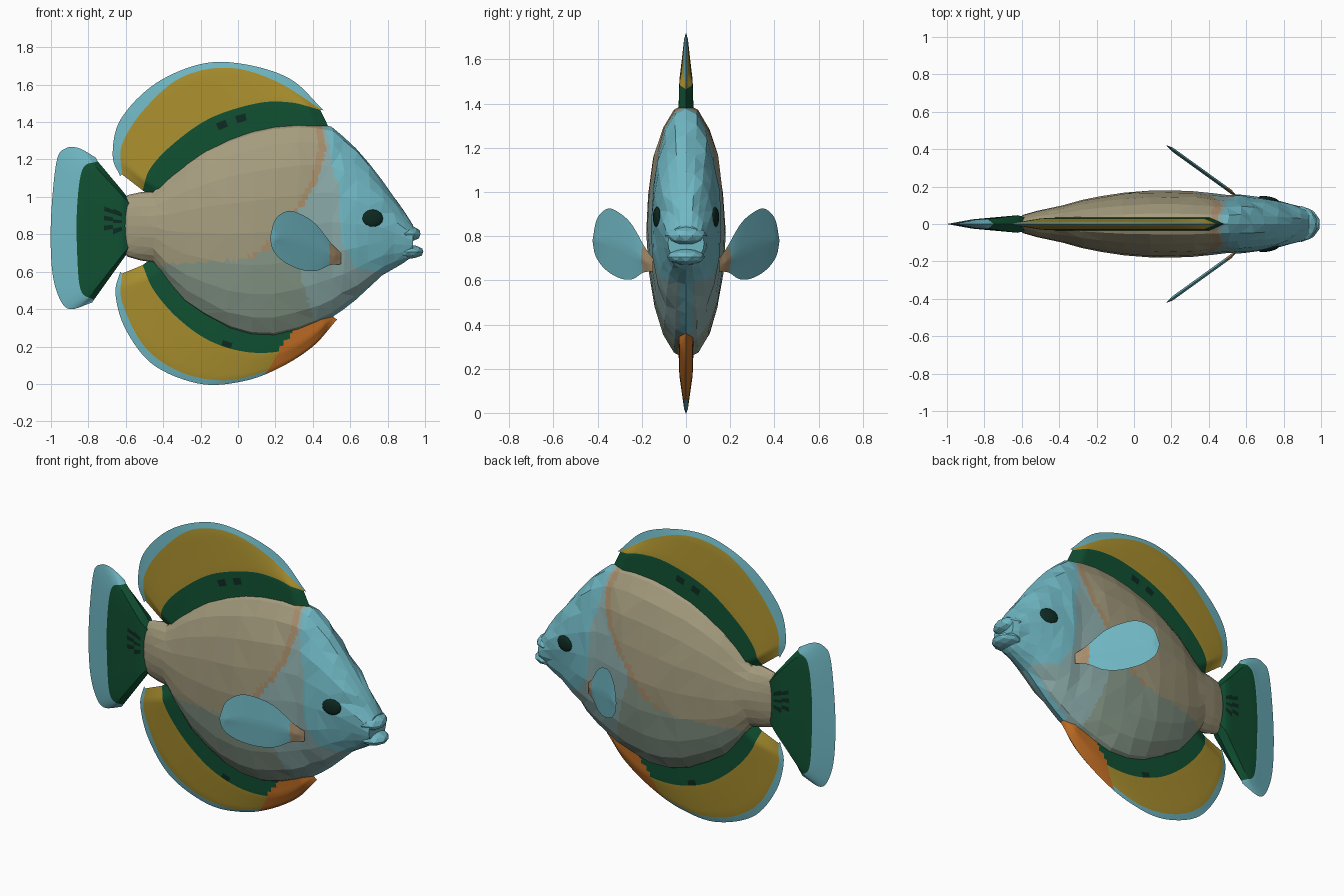
import bpy, bmesh, math, random
from mathutils import Vector

random.seed(4)
cube = bpy.data.objects.get("Cube")
if cube:
    bpy.data.objects.remove(cube, do_unlink=True)

# Materials, one per flat colour (sRGB values turned to linear)
PALETTE = {
    "beige": (164, 156, 126), "tan": (168, 142, 108), "sage": (136, 154, 138),
    "pale_teal": (138, 170, 168), "light_blue": (112, 184, 196),
    "deep_green": (16, 80, 50), "mustard": (168, 142, 46),
    "orange": (190, 108, 36), "dark": (14, 42, 34),
}
NAMES = list(PALETTE)
MATS = []
for name, rgb in PALETTE.items():
    mat = bpy.data.materials.new(name)
    mat.use_nodes = True
    col = [(c / 255 / 12.92) if c < 11 else ((c / 255 + 0.055) / 1.055) ** 2.4 for c in rgb] + [1]
    mat.diffuse_color = col
    mat.node_tree.nodes["Principled BSDF"].inputs["Base Color"].default_value = col
    MATS.append(mat)


def finish(bm, name, paint, smooth=False):
    """Turn a bmesh into an object and colour each face by its centre."""
    bmesh.ops.recalc_face_normals(bm, faces=bm.faces)
    for f in bm.faces:
        f.material_index = NAMES.index(paint(f.calc_center_median()))
    mesh = bpy.data.meshes.new(name)
    bm.to_mesh(mesh)
    bm.free()
    for mat in MATS:
        mesh.materials.append(mat)
    ob = bpy.data.objects.new(name, mesh)
    bpy.context.collection.objects.link(ob)
    if smooth:
        bpy.ops.object.select_all(action='DESELECT')
        ob.select_set(True)
        bpy.context.view_layer.objects.active = ob
        bpy.ops.object.shade_smooth_by_angle(angle=math.radians(35))
    return ob


def lerp_table(table, v):
    for (a, p), (b, q) in zip(table, table[1:]):
        if v <= b:
            return p + (q - p) * max(0, (v - a) / (b - a))
    return table[-1][1]


def spline(points, n):
    """Catmull-Rom curve through the points, n samples."""
    p = [Vector(q) for q in points]
    p = [p[0] * 2 - p[1]] + p + [p[-1] * 2 - p[-2]]
    out = []
    for k in range(n):
        u = k / (n - 1) * (len(p) - 3)
        i = min(int(u), len(p) - 4)
        t = u - i
        a, b, c, d = p[i:i + 4]
        out.append(0.5 * (2 * b + (c - a) * t + (2 * a - 5 * b + 4 * c - d) * t * t
                          + (3 * b - a - 3 * c + d) * t ** 3))
    return out


def fin(name, rows, paint, place=lambda x, y, z: (x, y, z), n=56, steps=5):
    """Thin two-sided sheet through rows of (half thickness, outline points)."""
    curves = [(t, spline(pts, n)) for t, pts in rows]
    grid = []
    for (t0, c0), (t1, c1) in zip(curves, curves[1:]):
        for s in range(steps):
            f = s / steps
            grid.append((t0 + (t1 - t0) * f, [p.lerp(q, f) for p, q in zip(c0, c1)]))
    grid.append(curves[-1])
    bm = bmesh.new()
    flat_paint = []
    for side in (-1, 1):
        verts = [[bm.verts.new((p.x, side * t * min(1, min(j, n - 1 - j) / 4), p.y))
                  for j, p in enumerate(c)] for t, c in grid]
        for r0, r1 in zip(verts, verts[1:]):
            for j in range(n - 1):
                bm.faces.new((r0[j], r0[j + 1], r1[j + 1], r1[j]))
    # colour bands follow the rows
    bm.faces.ensure_lookup_table()
    per_side = len(bm.faces) // 2
    for i, f in enumerate(bm.faces):
        band = (i % per_side) // ((n - 1) * steps)
        c = f.calc_center_median()
        flat_paint.append(NAMES.index(paint(band, c.x, c.z)))
    layer = bm.faces.layers.int.new("band")
    for f, m in zip(bm.faces, flat_paint):
        f[layer] = m
    bmesh.ops.remove_doubles(bm, verts=bm.verts, dist=0.0001)
    for v in bm.verts:
        v.co = place(*v.co)
    bands = [f[layer] for f in bm.faces]
    bm.faces.layers.int.remove(layer)
    ob = finish(bm, name, lambda c: "light_blue", smooth=True)
    ob.data.polygons.foreach_set("material_index", bands)


# Body: faceted loft of (x, top, bottom, half width)
STATIONS = [
    (-0.62, 0.98, 0.72, 0.03), (-0.59, 1.01, 0.68, 0.05), (-0.52, 1.025, 0.66, 0.07),
    (-0.45, 1.03, 0.65, 0.085), (-0.38, 1.10, 0.54, 0.1), (-0.28, 1.19, 0.43, 0.128),
    (-0.17, 1.26, 0.355, 0.15), (-0.05, 1.32, 0.285, 0.168), (0.08, 1.365, 0.25, 0.178),
    (0.2, 1.39, 0.245, 0.18), (0.32, 1.4, 0.275, 0.175), (0.42, 1.395, 0.315, 0.165),
    (0.5, 1.375, 0.355, 0.155), (0.56, 1.325, 0.395, 0.158), (0.63, 1.26, 0.45, 0.15),
    (0.7, 1.18, 0.515, 0.14), (0.77, 1.09, 0.58, 0.126), (0.84, 0.99, 0.62, 0.106),
    (0.89, 0.92, 0.65, 0.094), (0.935, 0.85, 0.685, 0.082)]
BEIGE_END = [(0.5, -0.6), (0.6, -0.5), (0.64, -0.38), (0.665, 0.05), (0.72, 0.17),
             (0.9, 0.31), (1.0, 0.38), (1.1, 0.43), (1.25, 0.47), (1.4, 0.45)]
HEAD_START = [(0.3, 0.8), (0.59, 0.8), (0.62, 0.63), (0.75, 0.56), (0.9, 0.54),
              (1.07, 0.54), (1.12, 0.51), (1.4, 0.47)]


def paint_body(c):
    if c.x > lerp_table(HEAD_START, c.z) or (c.x > 0.5 and abs(c.y) < 0.03):
        return "light_blue"
    edge = lerp_table(BEIGE_END, c.z)
    if c.x < edge:
        return "tan" if c.z > 0.67 and c.x > edge - 0.04 else "beige"
    return "pale_teal" if c.x > 0.3 + (0.7 - c.z) * 0.3 else "sage"


bm = bmesh.new()
SIDES = 20
rings = []
for x, top, bottom, w in STATIONS:
    ring = []
    for k in range(SIDES):
        a = math.tau * k / SIDES
        j = random.uniform(-0.012, 0.012) if k % 5 and -0.5 < x < 0.9 else 0
        ring.append(bm.verts.new((x + j, w * math.cos(a) * (1 + j * 2),
                                  (top + bottom) / 2 + (top - bottom) / 2 * math.sin(a))))
    rings.append(ring)
for r0, r1 in zip(rings, rings[1:]):
    for k in range(SIDES):
        m = (k + 1) % SIDES
        bm.faces.new((r0[k], r0[m], r1[m], r1[k]))
bm.faces.new(rings[0])
bm.faces.new(rings[-1])
bmesh.ops.triangulate(bm, faces=bm.faces)
bmesh.ops.subdivide_edges(bm, edges=bm.edges, cuts=4, use_grid_fill=True)
finish(bm, "body", paint_body)


def blob(name, centre, radii, colour, turn=0, level=2):
    bm = bmesh.new()
    bmesh.ops.create_icosphere(bm, subdivisions=level, radius=1)
    bmesh.ops.scale(bm, vec=radii, verts=bm.verts)
    ob = finish(bm, name, lambda c: colour)
    ob.location = centre
    ob.rotation_euler.z = turn


# Lips and eyes
blob("upper_lip", (0.895, 0, 0.802), (0.085, 0.096, 0.046), "light_blue")
blob("lower_lip", (0.91, 0, 0.706), (0.085, 0.086, 0.038), "light_blue")
for side, label in ((1, "left"), (-1, "right")):
    blob(label + "_eye", (0.72, side * 0.131, 0.885), (0.056, 0.016, 0.047), "dark",
         -side * 0.2, 3)

BANDS = ("deep_green", "mustard", "light_blue")


# Dorsal fin
def paint_dorsal(band, x, z):
    spots = ((-0.08, 1.385), (0.02, 1.42))
    if any(math.hypot((x - a) / 2, z - b) < 0.02 for a, b in spots):
        return "dark"
    return BANDS[band]


fin("dorsal_fin", [
    (0.035, [(-0.44, 0.98), (-0.3, 1.1), (-0.15, 1.2), (0.05, 1.29), (0.27, 1.34), (0.51, 1.32)]),
    (0.03, [(-0.51, 1.035), (-0.47, 1.15), (-0.35, 1.28), (-0.15, 1.42), (0.1, 1.5),
            (0.28, 1.505), (0.44, 1.465)]),
    (0.009, [(-0.62, 1.12), (-0.62, 1.28), (-0.5, 1.47), (-0.3, 1.64), (-0.05, 1.69),
             (0.2, 1.62), (0.45, 1.465)]),
    (0, [(-0.63, 1.11), (-0.67, 1.22), (-0.63, 1.41), (-0.45, 1.6), (-0.2, 1.71), (0.03, 1.71),
         (0.28, 1.63), (0.46, 1.46)])], paint_dorsal)


# Anal fin, orange toward the front
def paint_anal(band, x, z):
    if x > 0.16 + (z - 0.07) * 0.6:
        return "orange"
    if math.hypot((x + 0.05) / 2, z - 0.215) < 0.016:
        return "dark"
    return BANDS[band]


fin("anal_fin", [
    (0.035, [(-0.42, 0.7), (-0.33, 0.55), (-0.2, 0.45), (0, 0.34), (0.2, 0.31), (0.34, 0.34),
             (0.5, 0.41)]),
    (0.03, [(-0.51, 0.635), (-0.45, 0.5), (-0.32, 0.35), (-0.15, 0.23), (0.05, 0.17),
            (0.25, 0.18), (0.4, 0.26), (0.51, 0.36)]),
    (0.009, [(-0.62, 0.59), (-0.62, 0.44), (-0.5, 0.2), (-0.3, 0.06), (-0.05, 0.02),
             (0.2, 0.09), (0.4, 0.21), (0.52, 0.35)]),
    (0, [(-0.63, 0.6), (-0.655, 0.48), (-0.6, 0.29), (-0.45, 0.1), (-0.2, 0), (0.03, 0.015),
         (0.22, 0.085), (0.4, 0.2), (0.53, 0.345)])], paint_anal)


# Tail fin with dark streaks near its root
def paint_tail(band, x, z):
    if -0.72 < x < -0.63 and 0.8 < z < 0.95 and math.sin(z * 140 + x * 40) > 0:
        return "dark"
    return "light_blue" if band == 2 else "deep_green"


fin("tail_fin", [
    (0.03, [(-0.57, 0.97), (-0.57, 0.85), (-0.57, 0.73)]),
    (0.047, [(-0.62, 1.035), (-0.62, 0.85), (-0.62, 0.66)]),
    (0.025, [(-0.75, 1.19), (-0.83, 1.15), (-0.86, 0.95), (-0.86, 0.7), (-0.84, 0.5),
             (-0.77, 0.45)]),
    (0, [(-0.76, 1.21), (-0.85, 1.26), (-0.92, 1.26), (-0.97, 1.19), (-1.0, 0.88), (-0.995, 0.62),
         (-0.96, 0.47), (-0.9, 0.4), (-0.78, 0.435)])], paint_tail)

# Pectoral fins, spread outward and back
for side, label in ((1, "left"), (-1, "right")):
    fin(label + "_pectoral_fin", [
        (0, [(0.55, 0.7), (0.5, 0.75), (0.42, 0.85), (0.35, 0.9), (0.27, 0.925), (0.2, 0.88),
             (0.17, 0.78)]),
        (0.012, [(0.55, 0.67), (0.45, 0.72), (0.3, 0.77), (0.17, 0.78)]),
        (0, [(0.55, 0.64), (0.49, 0.635), (0.42, 0.605), (0.34, 0.61), (0.25, 0.65),
             (0.19, 0.71), (0.17, 0.78)])],
        lambda band, x, z: "tan" if x > 0.49 else "light_blue",
        lambda x, y, z, s=side: (x, y + s * (0.15 + (0.55 - x) * 0.72), z), n=40)
